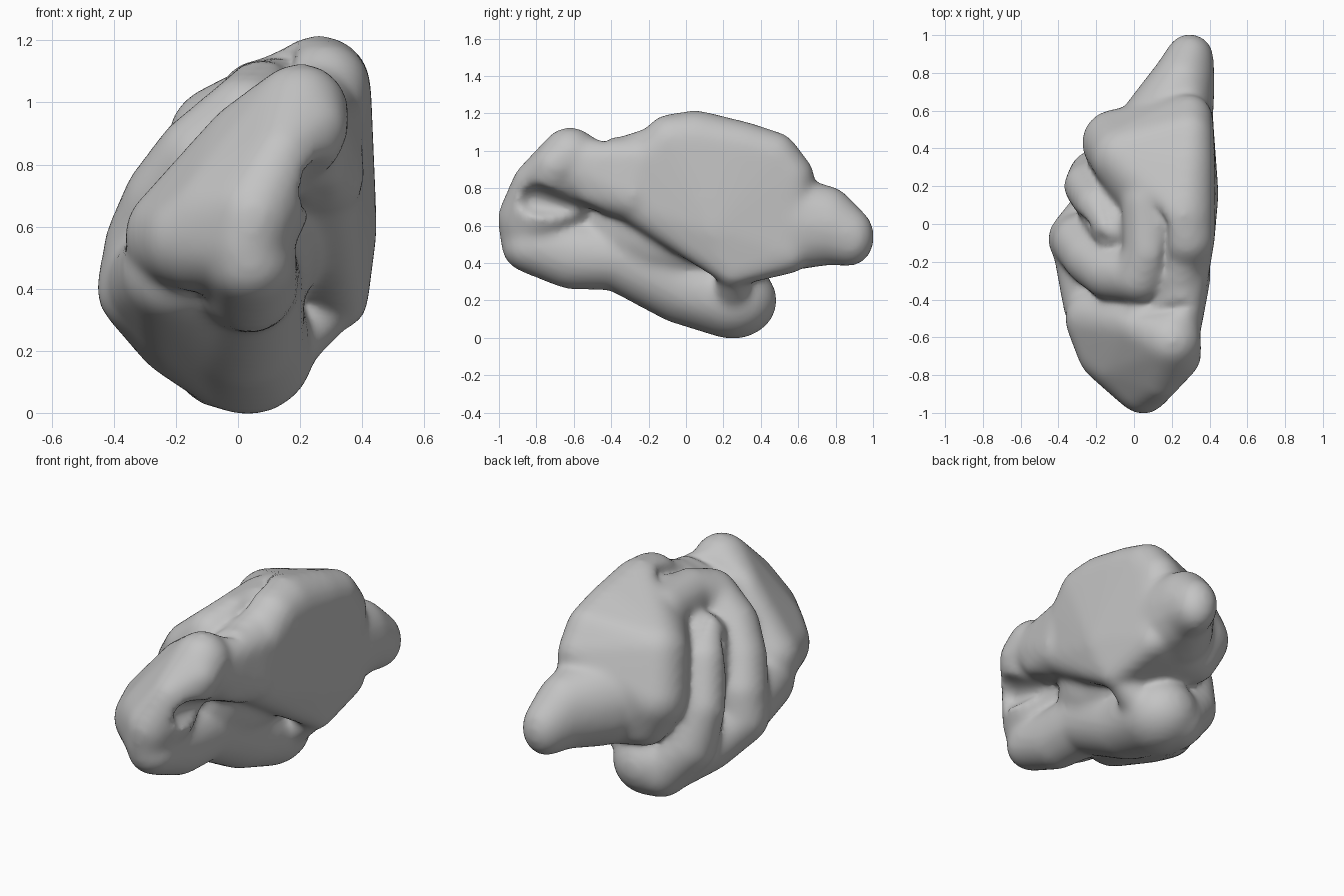
import bpy, bmesh
from mathutils import Matrix

cube = bpy.data.objects.get("Cube")
if cube:
    bpy.data.objects.remove(cube, do_unlink=True)


def hull(bm, blobs):
    """Add the convex skin around ellipsoids (x, y, z, rx[, ry, rz])."""
    cloud = bmesh.new()
    for b in blobs:
        radii = b[3:] if len(b) == 6 else (b[3],) * 3
        place = Matrix.Translation(b[:3]) @ Matrix.Diagonal((*radii, 1))
        bmesh.ops.create_icosphere(cloud, subdivisions=3, radius=1, matrix=place)
    skin = bmesh.new()
    for v in cloud.verts:
        skin.verts.new(v.co)
    cloud.free()
    bmesh.ops.convex_hull(skin, input=skin.verts[:])
    inside = [v for v in skin.verts if not v.link_faces]
    bmesh.ops.delete(skin, geom=inside, context='VERTS')
    bmesh.ops.recalc_face_normals(skin, faces=skin.faces[:])
    mesh = bpy.data.meshes.new("skin")
    skin.to_mesh(mesh)
    skin.free()
    bm.from_mesh(mesh)
    bpy.data.meshes.remove(mesh)


def fold(bm, path):
    """Sweep an ellipsoid along a path of blobs."""
    for pair in zip(path, path[1:]):
        hull(bm, pair)


def finish(name, bm):
    mesh = bpy.data.meshes.new(name)
    bm.to_mesh(mesh)
    bm.free()
    ob = bpy.data.objects.new(name, mesh)
    bpy.context.collection.objects.link(ob)
    return ob


def voxel(ob, size):
    mod = ob.modifiers.new("remesh", 'REMESH')
    mod.mode = 'VOXEL'
    mod.voxel_size = size


solid = bmesh.new()

# Rear body with a flat inner side
hull(solid, [
    (.26, .05, 1.05, .16), (.28, -.08, 1.05, .14), (.28, .3, 1.01, .14),
    (.29, .47, .97, .125), (.29, .56, .86, .12),
    (-.05, .35, .88, .17), (-.1, .43, .66, .17), (-.06, .45, .5, .12),
    (.34, .25, .35, .07), (.31, .55, .45, .1), (.32, .15, .58, .12),
    (.26, -.26, .73, .12), (.28, -.2, .95, .12)])
fold(solid, [(.31, .25, .34, .07), (.16, .25, .23, .1)])

# Rear tip, broad where it leaves the body
hull(solid, [
    (.17, .58, .61, .22, .15, .24), (.28, .5, .62, .13, .15, .25),
    (.26, .76, .6, .16, .15, .205)])
fold(solid, [(.26, .76, .6, .16, .15, .205), (.295, .88, .54, .12, .12, .15)])

# Front lobe
hull(solid, [
    (.2, -.62, .97, .15), (.24, -.7, .92, .11), (.14, -.82, .83, .1),
    (.05, -.84, .64, .14, .16, .15), (-.2, -.5, .57, .16), (-.13, -.67, .56, .165),
    (.03, -.54, .87, .13), (-.05, -.72, .62, .17), (.03, -.83, .54, .13, .16, .14)])

# Bridge from the front lobe to the rear body
hull(solid, [
    (.21, -.6, .93, .13), (.23, -.48, .8, .12), (.27, -.28, .76, .13),
    (.27, -.25, .95, .12)])

# Lower lobe, running from the front down to the base
fold(solid, [
    (.04, -.82, .49, .14, .16, .14), (.04, -.6, .44, .15, .2, .175),
    (.03, -.36, .43, .17, .18, .17), (.02, -.02, .28, .19, .2, .2),
    (.03, .25, .2, .21, .23, .2)])

# Outer lower flank
hull(solid, [
    (-.29, -.1, .41, .14), (-.2, -.42, .46, .17), (-.08, -.35, .43, .16),
    (-.2, -.1, .31, .14), (-.19, .07, .26, .14), (-.03, .03, .3, .2),
    (-.03, .23, .2, .18)])

# Inner core
hull(solid, [(0, -.05, .6, .28, .5, .34)])

# Outer folds, from rear to front
fold(solid, [
    (-.12, -.02, .87, .1), (-.19, .1, .78, .11), (-.25, .2, .55, .115),
    (-.2, .25, .33, .14), (-.05, .3, .17, .15)])
fold(solid, [
    (.07, .12, 1, .13), (.08, -.14, 1.0, .13), (.03, -.28, .95, .135),
    (-.12, -.26, .82, .14), (-.22, -.18, .68, .145), (-.28, -.1, .54, .145),
    (-.31, -.08, .4, .14), (-.19, .07, .26, .14)])
fold(solid, [(.25, -.08, 1.03, .12), (.24, -.36, .94, .12), (.2, -.6, .94, .12)])

body = finish("folded_body", solid)
voxel(body, .02)

# Cutters for the front hollow and the grooves between the folds
cut = bmesh.new()
fold(cut, [
    (.35, -.82, .73, .2, .12, .11), (.35, -.6, .68, .19, .1, .07),
    (.36, -.37, .62, .15, .04, .03)])
grooves = [
    (.025, [(-.08, -.16, 1.03), (-.25, .02, .83), (-.37, .09, .58)]),
    (.025, [(-.08, -.14, 1.02), (-.2, .23, .87), (-.3, .36, .6), (-.2, .46, .33)]),
    (.03, [(.05, .16, 1.17), (.17, 0, 1.15), (.16, -.25, 1.08)]),
    (.035, [(-.38, -.37, .63), (-.2, -.43, .86), (-.02, -.48, 1), (.3, -.43, 1.08)]),
]
for radius, path in grooves:
    fold(cut, [(*p, radius) for p in path])
cutter = finish("groove_cutter", cut)
cutter.hide_render = True
voxel(cutter, .012)

boolean = body.modifiers.new("grooves", 'BOOLEAN')
boolean.operation = 'DIFFERENCE'
boolean.solver = 'EXACT'
boolean.object = cutter
voxel(body, .018)
soften = body.modifiers.new("soften", 'SMOOTH')
soften.factor = .5
soften.iterations = 16
swell = body.modifiers.new("swell", 'DISPLACE')
swell.strength = .008
swell.mid_level = 0

# Bake the result and drop the cutter
bpy.context.view_layer.update()
graph = bpy.context.evaluated_depsgraph_get()
mesh = bpy.data.meshes.new_from_object(body.evaluated_get(graph))
body.modifiers.clear()
body.data = mesh
bpy.data.objects.remove(cutter, do_unlink=True)

# Plain grey finish
grey = bpy.data.materials.new("plain_grey")
grey.use_nodes = True
colour = (.55, .55, .55, 1)
grey.diffuse_color = colour
grey.node_tree.nodes["Principled BSDF"].inputs["Base Color"].default_value = colour
mesh.materials.clear()
mesh.materials.append(grey)
mesh.polygons.foreach_set("use_smooth", [True] * len(mesh.polygons))
mesh.update()
